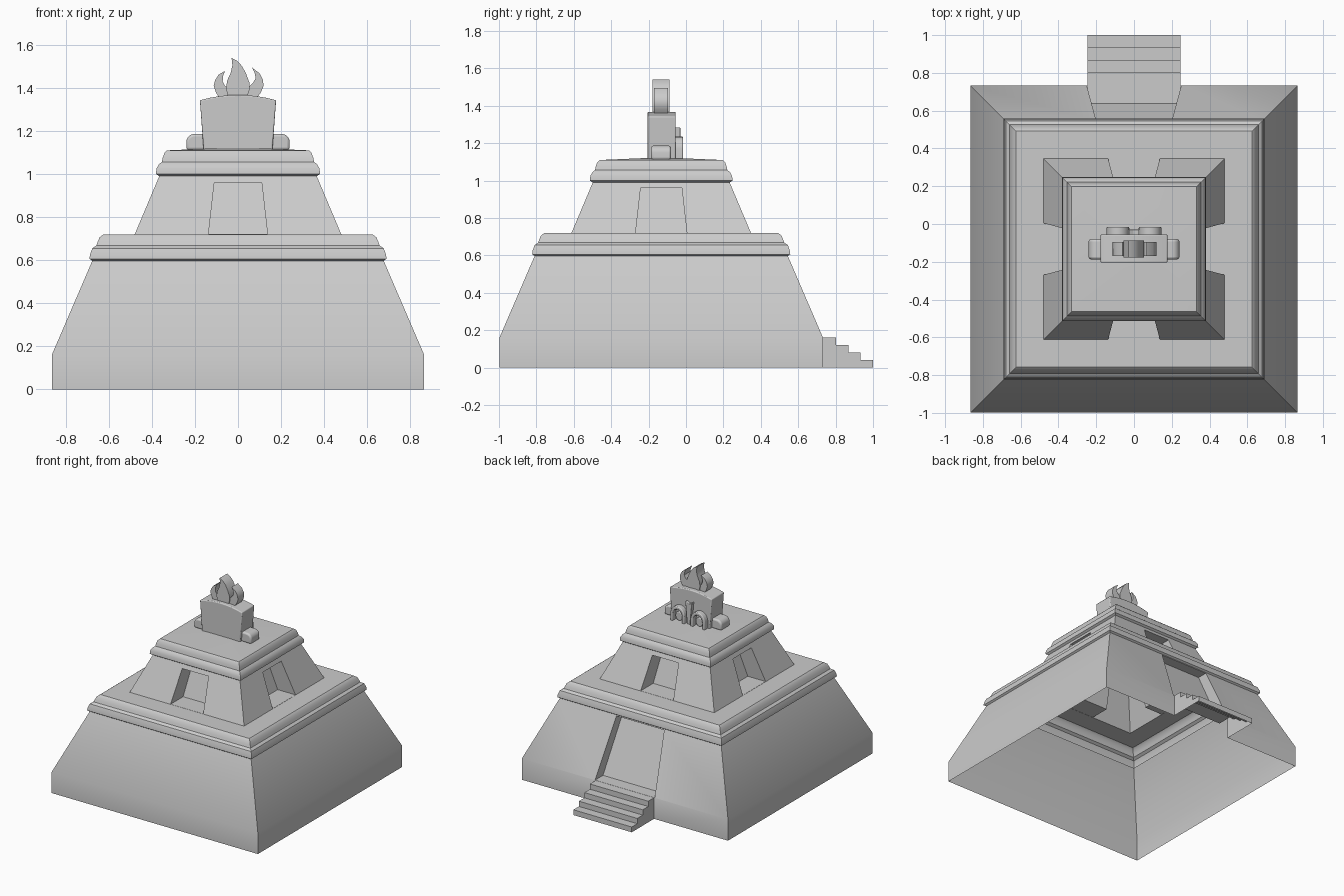
import bpy, bmesh, math
from mathutils import Matrix, Vector

if "Cube" in bpy.data.objects:
    bpy.data.objects.remove(bpy.data.objects["Cube"])

CY = -0.1325  # centre of the pyramid in y


def finish(name, bm, angle=35):
    bmesh.ops.recalc_face_normals(bm, faces=bm.faces)
    me = bpy.data.meshes.new(name)
    bm.to_mesh(me)
    bm.free()
    ob = bpy.data.objects.new(name, me)
    bpy.context.collection.objects.link(ob)
    smooth(ob, angle)
    return ob


def smooth(ob, angle=35):
    bpy.ops.object.select_all(action='DESELECT')
    ob.select_set(True)
    bpy.context.view_layer.objects.active = ob
    bpy.ops.object.shade_smooth_by_angle(angle=math.radians(angle))


def loft(bm, rings):
    loops = [[bm.verts.new(p) for p in r] for r in rings]
    n = len(loops[0])
    for a, b in zip(loops, loops[1:]):
        for i in range(n):
            j = (i + 1) % n
            bm.faces.new((a[i], a[j], b[j], b[i]))
    bm.faces.new(loops[0])
    bm.faces.new(loops[-1])


def prism_xz(name, pts, y0, y1, bevel=0, angle=35):
    bm = bmesh.new()
    loft(bm, [[(x, y, z) for x, z in pts] for y in (y0, y1)])
    ob = finish(name, bm, angle)
    if bevel:
        m = ob.modifiers.new("bevel", 'BEVEL')
        m.width, m.segments = bevel, 3
        m.limit_method, m.angle_limit = 'ANGLE', math.radians(40)
    return ob


def square(h, z):
    return [(sx * h, CY + sy * h, z) for sx, sy in ((-1, -1), (1, -1), (1, 1), (-1, 1))]


def doorway(name, w0, w1, z0, z1, in0, in1, out, turn):
    # tapered recess with a leaning back wall, facing +y before turning
    bm = bmesh.new()
    loft(bm, [[(-w, a, z), (w, a, z), (w, out, z), (-w, out, z)]
              for w, a, z in ((w0, in0, z0), (w1, in1, z1))])
    bmesh.ops.transform(bm, verts=bm.verts, matrix=Matrix.Translation((0, CY, 0))
                        @ Matrix.Rotation(turn, 4, 'Z'))
    ob = finish(name, bm)
    ob.hide_render = True
    return ob


# stepped pyramid with two moulded lips
profile = [(.865, 0), (.865, .16), (.677, .597), (.69, .606), (.688, .625), (.677, .655),
           (.658, .668), (.652, .685), (.643, .706), (.625, .72), (.48, .72), (.366, .99),
           (.381, 1.0), (.379, 1.025), (.368, 1.045), (.354, 1.056), (.35, 1.075),
           (.342, 1.098), (.33, 1.11), (.1, 1.12)]
bm = bmesh.new()
loft(bm, [square(h, z) for h, z in profile])
pyramid = finish("stepped_pyramid", bm)

# stairs at the back
bm = bmesh.new()
side = [(.70, 0), (1, 0)]
for i in range(4):
    z = .04 * (i + 1)
    side += [(1 - i * .066, z), (1 - (i + 1) * .066 if i < 3 else .70, z)]
loft(bm, [[(x, y, z) for y, z in side] for x in (-.245, .245)])
stairs = finish("stairs", bm)

# door recesses: one large at the back, four small above
cutters = [doorway("entrance_cutter", .25, .2, .161, .59, .77, .60, 1.2, 0)]
for k in range(4):
    cutters.append(doorway("window_cutter", .137, .11, .721, .96, .33, .25, .6, k * math.pi / 2))

for other, op in [(c, 'DIFFERENCE') for c in cutters] + [(stairs, 'UNION')]:
    m = pyramid.modifiers.new("cut", 'BOOLEAN')
    m.object, m.operation, m.solver = other, op, 'EXACT'
    bpy.context.view_layer.objects.active = pyramid
    bpy.ops.object.modifier_apply(modifier=m.name)
for o in cutters + [stairs]:
    bpy.data.objects.remove(o)

# open underside
bm = bmesh.new()
bm.from_mesh(pyramid.data)
bm.normal_update()
low = [f for f in bm.faces if all(v.co.z < 1e-4 for v in f.verts)]
bmesh.ops.delete(bm, geom=low, context='FACES')
bm.to_mesh(pyramid.data)
bm.free()
smooth(pyramid)

# altar block with bowed top
top = [(.177 * math.cos(t * math.pi / 8) if t in (0, 8) else .177 * (1 - t / 4),
        1.343 + .025 * (1 - (1 - t / 4) ** 2)) for t in range(9)]
prism_xz("altar_block", [(-.16, 1.112), (.16, 1.112)] + top, -.205, -.055, .006)

# rounded blocks either side
for s in (-1, 1):
    pts = [(s * .14, 1.112), (s * .24, 1.112), (s * .24, 1.15)]
    pts += [(s * (.2 + .04 * math.cos(a)), 1.15 + .037 * math.sin(a))
            for a in (math.pi * k / 12 for k in range(1, 7))] + [(s * .14, 1.187)]
    prism_xz("side_block", pts, -.187, -.08, .012)

# arched ornaments on the back of the altar
for s in (-1, 1):
    cx, cz = s * .085, 1.17
    arc = [math.pi * k / 12 for k in range(13)]
    outer = [(cx + .06 * math.cos(a), cz + .065 * math.sin(a)) for a in arc]
    inner = [(cx + .038 * math.cos(a), cz + .042 * math.sin(a)) for a in reversed(arc)]
    prism_xz("arch", [(cx + .06, 1.115)] + outer + [(cx - .06, 1.115), (cx - .038, 1.115)]
             + inner + [(cx + .038, 1.115)], -.07, -.015, .006)
    disc = [(cx + .03 * math.cos(2 * a), 1.155 + .035 * math.sin(2 * a)) for a in arc[:-1]]
    prism_xz("arch_boss", disc, -.07, -.035, .006)
prism_xz("centre_wedge", [(-.012, 1.115), (.012, 1.115), (.028, 1.285), (0, 1.27), (-.028, 1.285)],
         -.07, -.03, .004)

# flames
flames = {
    "centre_flame": ([(-.045, 1.35), (.04, 1.35), (.053, 1.39), (.053, 1.425), (.038, 1.465),
                      (.02, 1.5), (-.002, 1.525), (-.03, 1.54), (-.026, 1.505), (-.034, 1.47),
                      (-.05, 1.435), (-.056, 1.4)], -.178, -.088),
    "right_flame": ([(.03, 1.35), (.085, 1.35), (.107, 1.38), (.119, 1.41), (.115, 1.44),
                     (.1, 1.468), (.065, 1.495), (.078, 1.468), (.082, 1.445), (.07, 1.425),
                     (.05, 1.405)], -.17, -.095),
    "left_flame": ([(-.03, 1.35), (-.085, 1.35), (-.103, 1.38), (-.113, 1.41), (-.107, 1.435),
                    (-.09, 1.462), (-.06, 1.48), (-.07, 1.455), (-.071, 1.43), (-.062, 1.412),
                    (-.05, 1.4)], -.17, -.095)}
for name, (pts, y0, y1) in flames.items():
    prism_xz(name, pts, y0, y1, angle=40)
